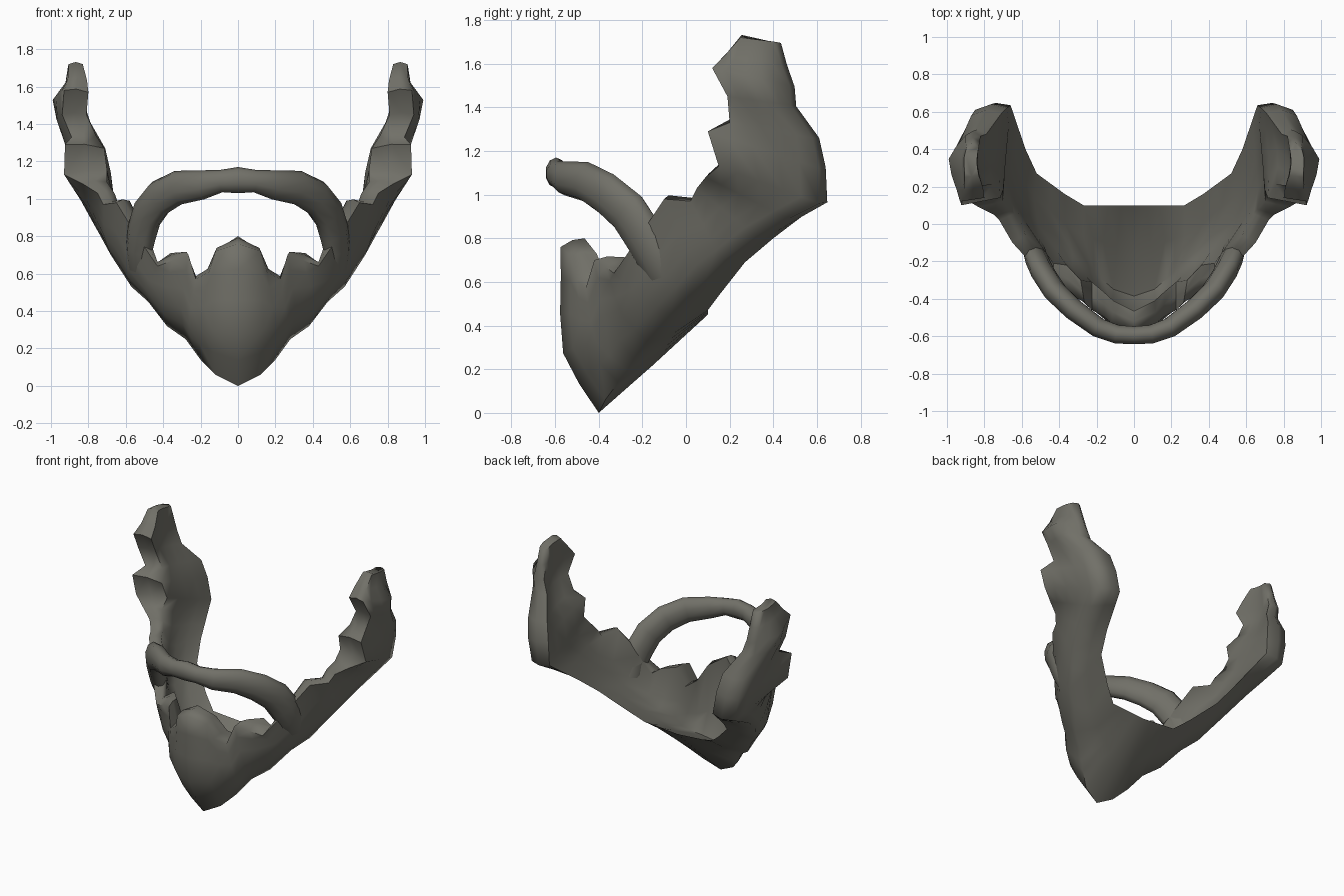
import bpy, bmesh, math
from mathutils import Vector as V

if "Cube" in bpy.data.objects:
    bpy.data.objects.remove(bpy.data.objects["Cube"])

hair = bpy.data.materials.new("dark_grey_hair")
hair.diffuse_color = (0.165, 0.162, 0.138, 1)
hair.use_nodes = True
hair.node_tree.nodes["Principled BSDF"].inputs["Base Color"].default_value = hair.diffuse_color


def rail(keys, i):
    """Interpolate a rail given as (station, values...) keys."""
    for a, b in zip(keys, keys[1:]):
        if i <= b[0]:
            t = (i - a[0]) / (b[0] - a[0])
            return [p + (q - p) * t for p, q in zip(a[1:], b[1:])]
    return list(keys[-1][1:])


def loft(name, rings, angle):
    """Skin closed rings on one side, cap the end and mirror across x = 0."""
    bm = bmesh.new()
    rows = [[bm.verts.new(p) for p in r] for r in rings]
    n = len(rows[0])
    for a, b in zip(rows, rows[1:]):
        for k in range(n):
            bm.faces.new((a[k], a[(k + 1) % n], b[(k + 1) % n], b[k]))
    bm.faces.new(rows[-1])
    for v in rows[0]:
        v.co.x = 0
    bmesh.ops.recalc_face_normals(bm, faces=bm.faces)
    if bm.calc_volume(signed=True) < 0:
        bmesh.ops.reverse_faces(bm, faces=bm.faces)
    me = bpy.data.meshes.new(name)
    bm.to_mesh(me)
    bm.free()
    ob = bpy.data.objects.new(name, me)
    bpy.context.collection.objects.link(ob)
    me.materials.append(hair)
    m = ob.modifiers.new("mirror", 'MIRROR')
    m.use_clip = True
    m.merge_threshold = 0.002
    bpy.context.view_layer.objects.active = ob
    ob.select_set(True)
    bpy.ops.object.modifier_apply(modifier=m.name)
    bpy.ops.object.shade_smooth_by_angle(angle=math.radians(angle))
    ob.select_set(False)
    return ob


# Jagged outer top edge, from the chin tuft to the sideburn tip
top = [(0, -.575, .76), (.12, -.53, .72), (.155, -.5, .61), (.225, -.46, .57),
       (.265, -.42, .70), (.35, -.37, .67), (.43, -.33, .64), (.54, -.22, .80),
       (.65, -.10, .98), (.72, .02, .97), (.75, .05, 1.03), (.83, .09, 1.08),
       (.93, .15, 1.13), (.925, .10, 1.29), (.89, .20, 1.33), (.94, .19, 1.45),
       (.93, .12, 1.58), (.91, .18, 1.64), (.905, .25, 1.72)]
# Offset from outer to inner top edge
rim = [(0, 0, .11, .04), (1, -.01, .12, .01), (2, .01, .14, .01), (3, 0, .15, .01),
       (4, .02, .12, .01), (5, .01, .15, .04), (6, 0, .12, .02), (7, -.06, .08, 0),
       (8, -.07, .04, .01), (10, -.09, .03, 0), (11, -.13, .03, .01),
       (12, -.23, .03, .02), (13, -.21, .04, -.02), (14, -.13, .01, .01),
       (16, -.13, .02, -.01), (18, -.075, .01, 0)]
# Jaw line, running up the back of the sideburn
jaw = [(0, 0, -.4, 0), (1, .12, -.37, .06), (2, .2, -.31, .14), (4, .28, -.24, .25),
       (5, .38, -.17, .32), (6, .48, -.07, .45), (7, .57, .01, .53),
       (9, .68, .17, .70), (10, .74, .32, .81), (11, .785, .47, .89),
       (12, .82, .61, .96), (13, .85, .61, 1.12), (14, .87, .58, 1.26),
       (15, .89, .48, 1.41), (16, .9, .475, 1.5), (17, .9, .435, 1.6),
       (18, .895, .41, 1.7)]
# Throat edge, running up the inner back of the sideburn
throat = [(0, 0, .1, .45), (4, .27, .1, .47), (5, .37, .16, .55), (7, .52, .27, .69),
          (9, .58, .4, .80), (12, .66, .635, .98), (13, .68, .62, 1.14),
          (14, .71, .59, 1.27), (15, .79, .48, 1.41), (16, .82, .47, 1.5),
          (18, .83, .41, 1.7)]
# Outward swell of the outer surface
swell = [(0, .1), (4, .07), (7, .04), (9, .02), (12, 0), (14, .045), (16, .08),
         (17, .02), (18, .01)]

rings = []
for i, t in enumerate(top):
    T, J, H = V(t), V(rail(jaw, i)), V(rail(throat, i))
    I = T + V(rail(rim, i))
    out = V((T.x, min(0, T.y - .1), 0)).normalized()
    s = rail(swell, i)[0]
    bowl = max(0, min(1, (12 - i) / 4))     # hollow under the jaw, flat at the ears

    def outer(f, w):
        return J.lerp(T, f) + out * s * w

    def inner(f, w, hollow):
        return (I.lerp(H, f) + out * min(s, .03) * w).lerp(hollow, bowl)
    d = .11 if i < 7 else .085
    crest = T.lerp(I, .5) + V((0, 0, .012))
    under = H.lerp(J, .5) + V((0, .025, 0)) * max(0, min(1, (i - 8) / 4)) - V((0, 0, .005))
    rings.append([J, outer(.18, .6), outer(.36, 1), outer(.6, .72), outer(.82, .3), T,
                  crest, I,
                  inner(.25, .7, outer(.5, .85) - out * d),
                  inner(.5, 1, outer(.2, .6) - out * d + V((0, 0, .05))),
                  inner(.75, .7, H.lerp(J, .5) + V((0, 0, .06)) - out * .01),
                  H, under])
loft("beard", rings, 70)

# Moustache: centre line, half height and half depth
path = [(0, -.595, 1.10, .070, .050), (.09, -.59, 1.095, .060, .052),
        (.19, -.555, 1.075, .078, .055), (.32, -.46, 1.06, .092, .060),
        (.42, -.365, 1.005, .100, .062), (.485, -.265, .92, .105, .062),
        (.515, -.20, .82, .105, .060), (.53, -.155, .73, .095, .056),
        (.53, -.115, .63, .085, .045), (.505, -.09, .54, .050, .030)]
rings = []
for i, p in enumerate(path):
    c = V(p[:3])
    a, b = V(path[max(i - 1, 0)][:3]), V(path[min(i + 1, len(path) - 1)][:3])
    tan = V((1, 0, 0)) if i == 0 else (b - a).normalized()
    out = V((c.x * .9, -.6 + c.x * .5, 0))
    out = (out - tan * out.dot(tan)).normalized()
    up = tan.cross(out).normalized()
    rings.append([c + up * math.cos(math.tau * k / 10) * p[3]
                  + out * math.sin(math.tau * k / 10) * p[4] for k in range(10)])
loft("moustache", rings, 60)
